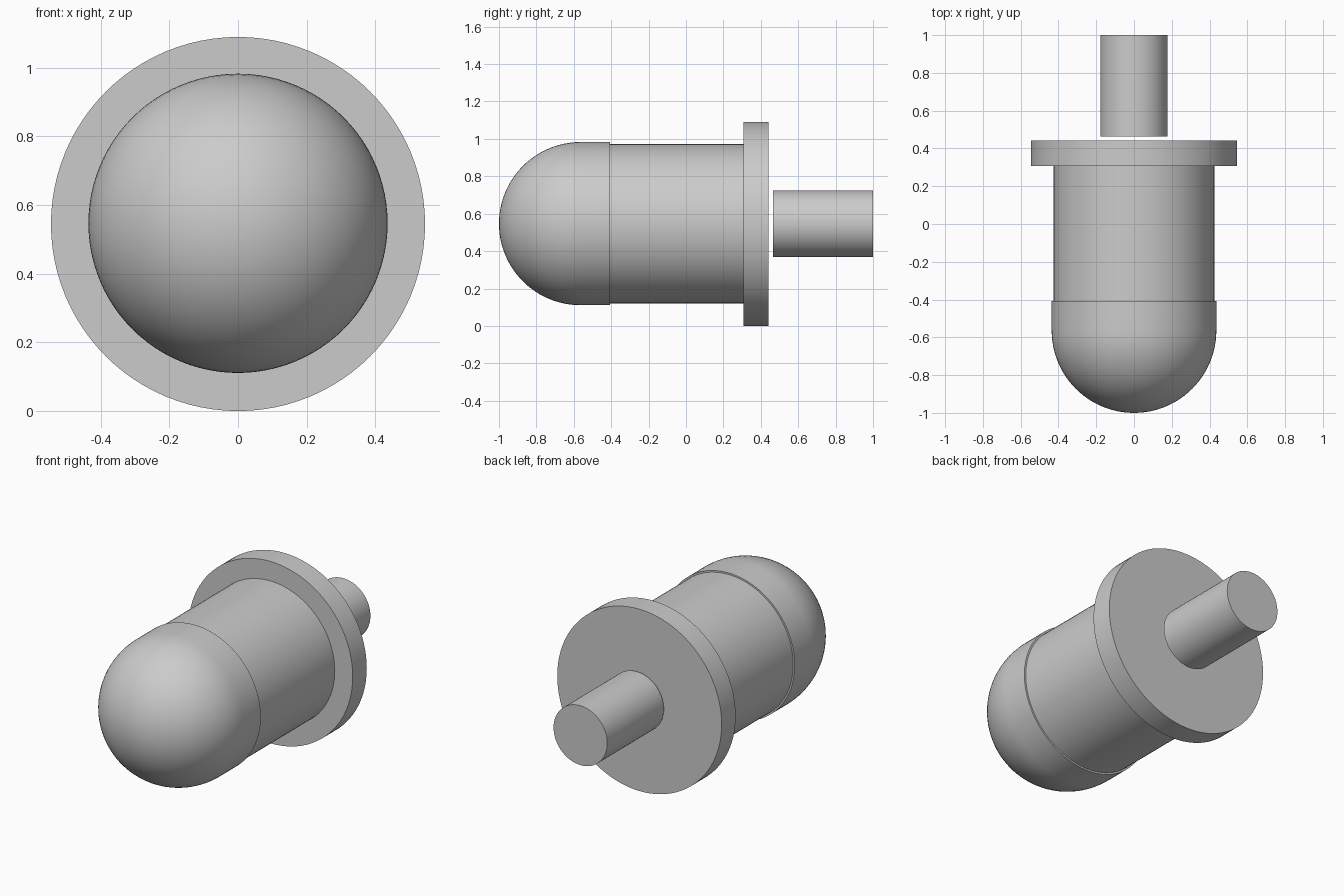
import bpy, bmesh, math
from mathutils import Matrix

if "Cube" in bpy.data.objects:
    bpy.data.objects.remove(bpy.data.objects["Cube"], do_unlink=True)

AXIS_Z = 0.545
SEGMENTS = 96

grey = bpy.data.materials.new("plain grey")
grey.use_nodes = True
colour = (0.6, 0.6, 0.6, 1)
grey.diffuse_color = colour
grey.node_tree.nodes["Principled BSDF"].inputs["Base Color"].default_value = colour


def turned_part(name, profile, centre_z=AXIS_Z):
    """Spin a (y, radius) profile around the lengthwise axis."""
    bm = bmesh.new()
    points = [bm.verts.new((r, y, 0)) for y, r in profile]
    edges = [bm.edges.new(pair) for pair in zip(points, points[1:])]
    bmesh.ops.spin(bm, geom=points + edges, cent=(0, 0, 0), axis=(0, 1, 0),
                   angle=math.tau, steps=SEGMENTS, use_duplicate=False)
    bmesh.ops.remove_doubles(bm, verts=bm.verts, dist=0.0001)
    bmesh.ops.recalc_face_normals(bm, faces=bm.faces)
    mesh = bpy.data.meshes.new(name)
    bm.to_mesh(mesh)
    bm.free()
    mesh.materials.append(grey)
    obj = bpy.data.objects.new(name, mesh)
    obj.location.z = centre_z
    bpy.context.collection.objects.link(obj)
    bpy.ops.object.select_all(action="DESELECT")
    obj.select_set(True)
    bpy.context.view_layer.objects.active = obj
    bpy.ops.object.shade_smooth_by_angle(angle=math.radians(30))
    return obj


def cylinder(name, y0, y1, radius, centre_z=AXIS_Z):
    return turned_part(name, [(y0, 0), (y0, radius), (y1, radius), (y1, 0)], centre_z)


# Rounded nose with a short straight collar
R = 0.436
RINGS = 24
angles = [i * math.pi / 2 / RINGS for i in range(RINGS + 1)]
nose = [(-1 + R - R * math.cos(a), R * math.sin(a)) for a in angles]
turned_part("domed_nose", nose + [(-0.407, R), (-0.407, 0)], 0.547)

# Barrel, flange and separate rear pin
cylinder("barrel", -0.45, 0.32, 0.426, 0.547)
cylinder("flange", 0.308, 0.441, 0.545)
cylinder("rear_pin", 0.464, 1.0, 0.178, 0.547)
